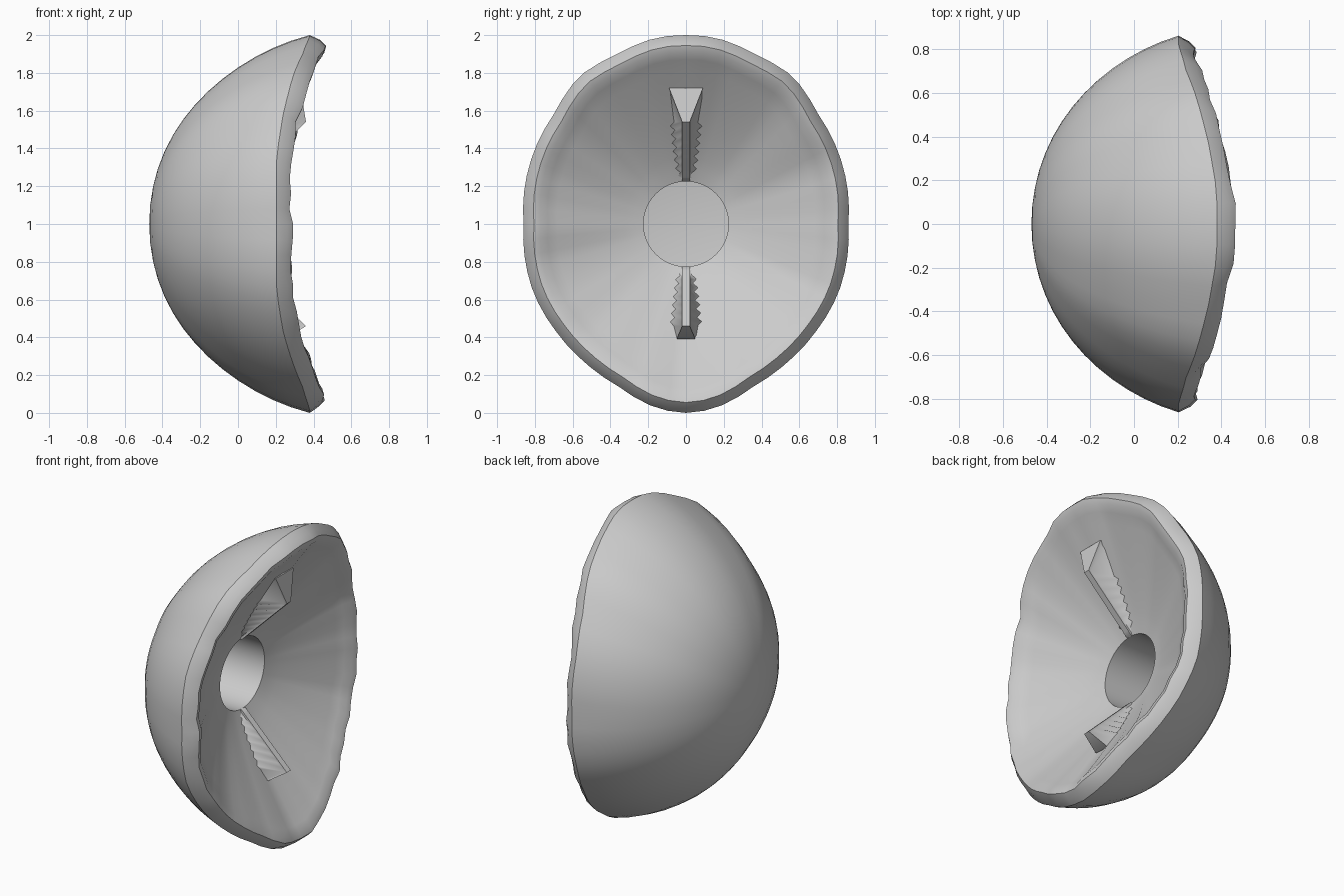
import bpy, bmesh, math, random

if "Cube" in bpy.data.objects:
    bpy.data.objects.remove(bpy.data.objects["Cube"])

random.seed(4)
SEG = 64
POLE, MOUTH_X, HOLE_R = -0.47, 0.03, 0.225

# rim outline over one quadrant: angle from y axis, upper radius, lower radius, crest x
RIM = [(0, .86, .86, .285), (24, .89, .885, .285), (40, .91, .893, .32), (54, .965, .908, .37),
       (67, .97, .93, .42), (81.5, 1.0, .99, .46), (90, 1.0, 1.0, .46)]


def rim_at(deg):
    col = 1 if deg <= 180 else 2
    d = deg % 180
    d = 180 - d if d > 90 else d
    for p, q in zip(RIM, RIM[1:]):
        if d <= q[0]:
            t = (d - p[0]) / (q[0] - p[0])
            return p[col] + (q[col] - p[col]) * t, p[3] + (q[3] - p[3]) * t
    return RIM[-1][col], RIM[-1][3]


def finish(name, bm, angle=40):
    bmesh.ops.recalc_face_normals(bm, faces=bm.faces)
    me = bpy.data.meshes.new(name)
    bm.to_mesh(me)
    bm.free()
    ob = bpy.data.objects.new(name, me)
    bpy.context.collection.objects.link(ob)
    bpy.ops.object.select_all(action='DESELECT')
    ob.select_set(True)
    bpy.context.view_layer.objects.active = ob
    bpy.ops.object.shade_smooth_by_angle(angle=math.radians(angle))
    return ob


def section(deg):
    """Radial section (r, x): outer dome, rounded rim, shallow dish, central bore."""
    r, crest = rim_at(deg)
    edge = crest - .08
    s = edge - POLE
    R = (r * r + s * s) / (2 * s)
    top = math.atan2(r, R - s)
    flat = .015 + .025 * abs(math.sin(math.radians(deg)))
    pts = []
    for i in range(1, 15):
        a = top * i / 14
        pts.append((R * math.sin(a) * (1 - flat * math.sin(math.pi * i / 14)),
                    POLE + R - R * math.cos(a)))
    crest += random.uniform(-.015, .008)
    pts += [(r - .025, crest - .03), (r - .055, crest), (r - .09, crest - .01)]
    lip_r, lip_x = r - .13, crest - .04
    for i in range(10, -1, -1):
        t = i / 10
        pts.append((HOLE_R + (lip_r - HOLE_R) * t, MOUTH_X + (lip_x - MOUTH_X) * t ** 1.15))
    pts += [(HOLE_R, -.2), (HOLE_R, -.425)]
    return pts


# half shell with shallow dish and a deep round bore
bm = bmesh.new()
cols = []
for k in range(SEG):
    deg = 360 * k / SEG
    a = math.radians(deg)
    cols.append([bm.verts.new((x, r * math.cos(a), 1 + r * math.sin(a)))
                 for r, x in section(deg)])
back = bm.verts.new((POLE, 0, 1))
floor = bm.verts.new((-.45, 0, 1))
for k in range(SEG):
    c, d = cols[k], cols[(k + 1) % SEG]
    bm.faces.new((back, c[0], d[0]))
    bm.faces.new((floor, c[-1], d[-1]))
    for i in range(len(c) - 1):
        bm.faces.new((c[i], c[i + 1], d[i + 1], d[i]))
finish("half_shell", bm)


# narrow ridges rising from the bore toward the rim, with puckered flanks
def ridge(name, sign, end_r, end_x, end_w):
    bm = bmesh.new()
    rows = []
    n = 14
    for i in range(n + 1):
        t = i / n
        w = .04 + .04 * t + (.012 if i % 2 else -.012)
        rows.append((.225 + .315 * t, .04 + .32 * t, .02, .02 + .17 * t, w))
    rows.append((end_r, end_x, end_w, end_x - .06, end_w + .02))
    prev = None
    for r, x, tw, bx, bw in rows:
        z = 1 + sign * r
        cur = [bm.verts.new(p) for p in
               ((bx, -bw, z), (x - .02, -tw, z), (x, -tw, z),
                (x, tw, z), (x - .02, tw, z), (bx, bw, z))]
        if prev:
            for j in range(5):
                bm.faces.new((prev[j], prev[j + 1], cur[j + 1], cur[j]))
        else:
            bm.faces.new(cur)
        prev = cur
    bm.faces.new(prev)
    finish(name, bm, 50)


ridge("upper_ridge", 1, .72, .33, .09)
ridge("lower_ridge", -1, .61, .25, .05)
